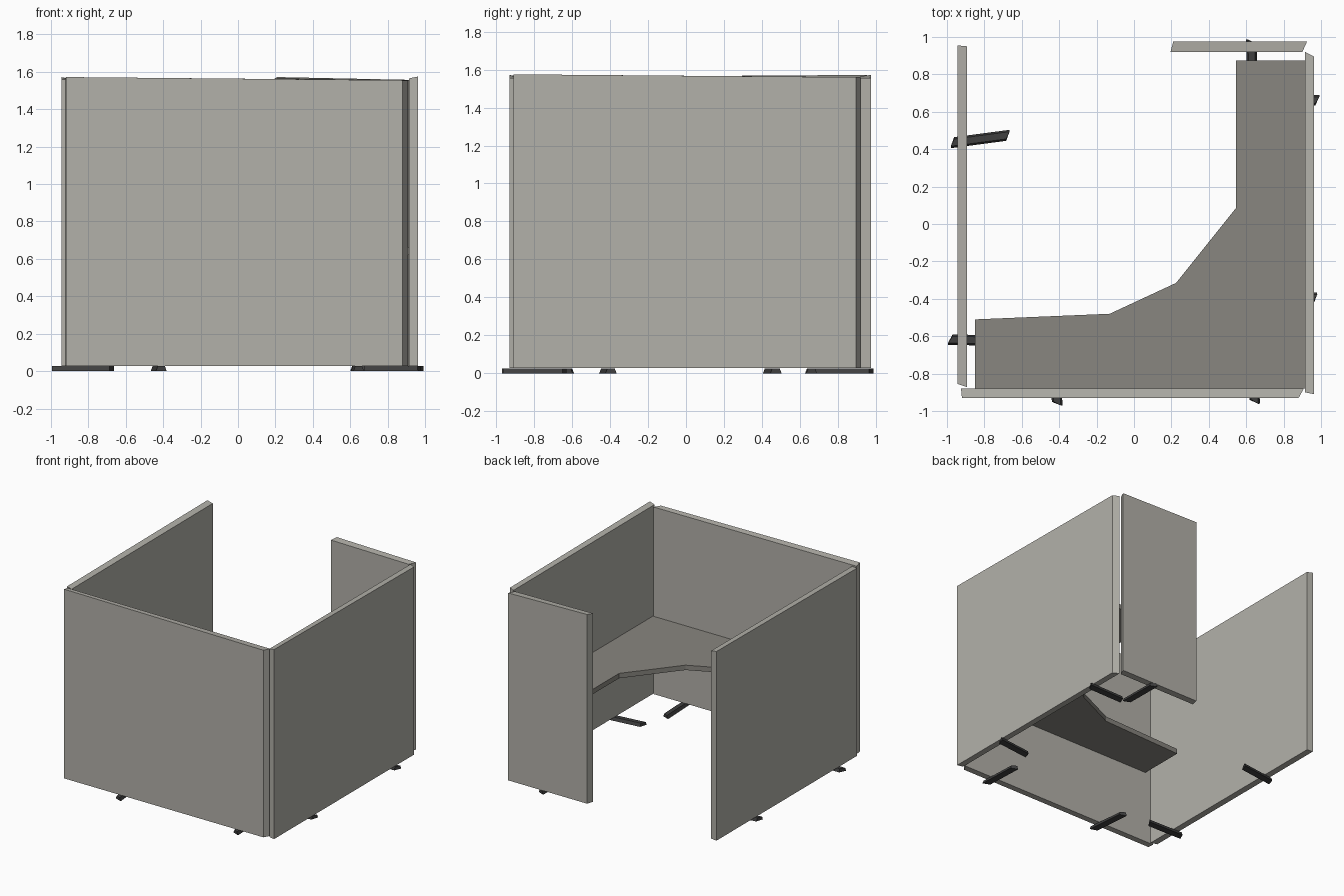
import bpy, math
from mathutils import Matrix, Vector

if "Cube" in bpy.data.objects:
    bpy.data.objects.remove(bpy.data.objects["Cube"])


def material(name, rgb):
    m = bpy.data.materials.new(name)
    m.diffuse_color = (*rgb, 1)
    m.use_nodes = True
    m.node_tree.nodes["Principled BSDF"].inputs["Base Color"].default_value = m.diffuse_color
    return m


FABRIC = material("fabric", (0.45, 0.44, 0.40))
LAMINATE = material("laminate", (0.25, 0.24, 0.215))
DARK = material("dark_plastic", (0.05, 0.05, 0.05))


def prism(name, bottom, top, mat):
    """Closed solid between two counter-clockwise rings of 3D points."""
    n = len(bottom)
    faces = [tuple(range(n))[::-1], tuple(range(n, 2 * n))]
    faces += [(i, (i + 1) % n, n + (i + 1) % n, n + i) for i in range(n)]
    mesh = bpy.data.meshes.new(name)
    mesh.from_pydata([tuple(p) for p in bottom + top], [], faces)
    mesh.materials.append(mat)
    obj = bpy.data.objects.new(name, mesh)
    bpy.context.collection.objects.link(obj)
    return obj


def panel(name, plan, tops):
    """Upright wall with mitred ends and a slightly sloping top."""
    prism(name, [(x, y, 0.027) for x, y in plan],
          [(x, y, z) for (x, y), z in zip(plan, tops)], FABRIC)


def foot(name, outer, inner):
    """Low bar with skewed ends and sloping sides, laid from outer to inner."""
    a, b = Vector(outer), Vector(inner)
    d = b - a
    rot = Matrix.Translation((a.x, a.y, 0)) @ Matrix.Rotation(math.atan2(d.y, d.x), 4, 'Z')
    length = d.length

    def ring(w, z):
        s = 0.012
        pts = [(-s, -w), (length - s, -w), (length + s, w), (s, w)]
        return [rot @ Vector((x, y, z)) for x, y in pts]
    prism(name, ring(0.028, 0), ring(0.018, 0.026), DARK)


# Screen walls
panel("front_wall", [(-0.92, -0.93), (0.88, -0.93), (0.908, -0.88), (-0.925, -0.88)],
      [1.572, 1.555, 1.555, 1.562])
panel("right_wall", [(0.963, -0.91), (0.963, 0.895), (0.915, 0.92), (0.915, -0.90)],
      [1.575, 1.56, 1.56, 1.565])
panel("back_wall", [(0.925, 0.975), (0.21, 0.975), (0.195, 0.92), (0.90, 0.92)],
      [1.557, 1.572, 1.565, 1.555])
panel("left_wall", [(-0.945, 0.955), (-0.945, -0.855), (-0.893, -0.872), (-0.893, 0.95)],
      [1.572, 1.56, 1.557, 1.562])

# Corner desk
plan = [(-0.85, -0.88), (0.915, -0.88), (0.915, 0.875), (0.545, 0.875),
        (0.545, 0.085), (0.225, -0.315), (-0.13, -0.48), (-0.85, -0.51)]
prism("corner_desk", [(x, y, 0.622) for x, y in plan],
      [(x, y, 0.662) for x, y in plan], LAMINATE)

# Feet under the walls
feet = {
    "left_foot_back": ((-0.97, 0.435), (-0.675, 0.474)),
    "left_foot_front": ((-0.982, -0.618), (-0.675, -0.625)),
    "front_foot_left": ((-0.41, -0.96), (-0.438, -0.65)),
    "front_foot_right": ((0.645, -0.95), (0.632, -0.64)),
    "right_foot_front": ((0.97, -0.395), (0.685, -0.428)),
    "right_foot_back": ((0.98, 0.662), (0.67, 0.656)),
    "back_foot": ((0.628, 0.975), (0.632, 0.668)),
}
for name, (outer, inner) in feet.items():
    foot(name, outer, inner)
